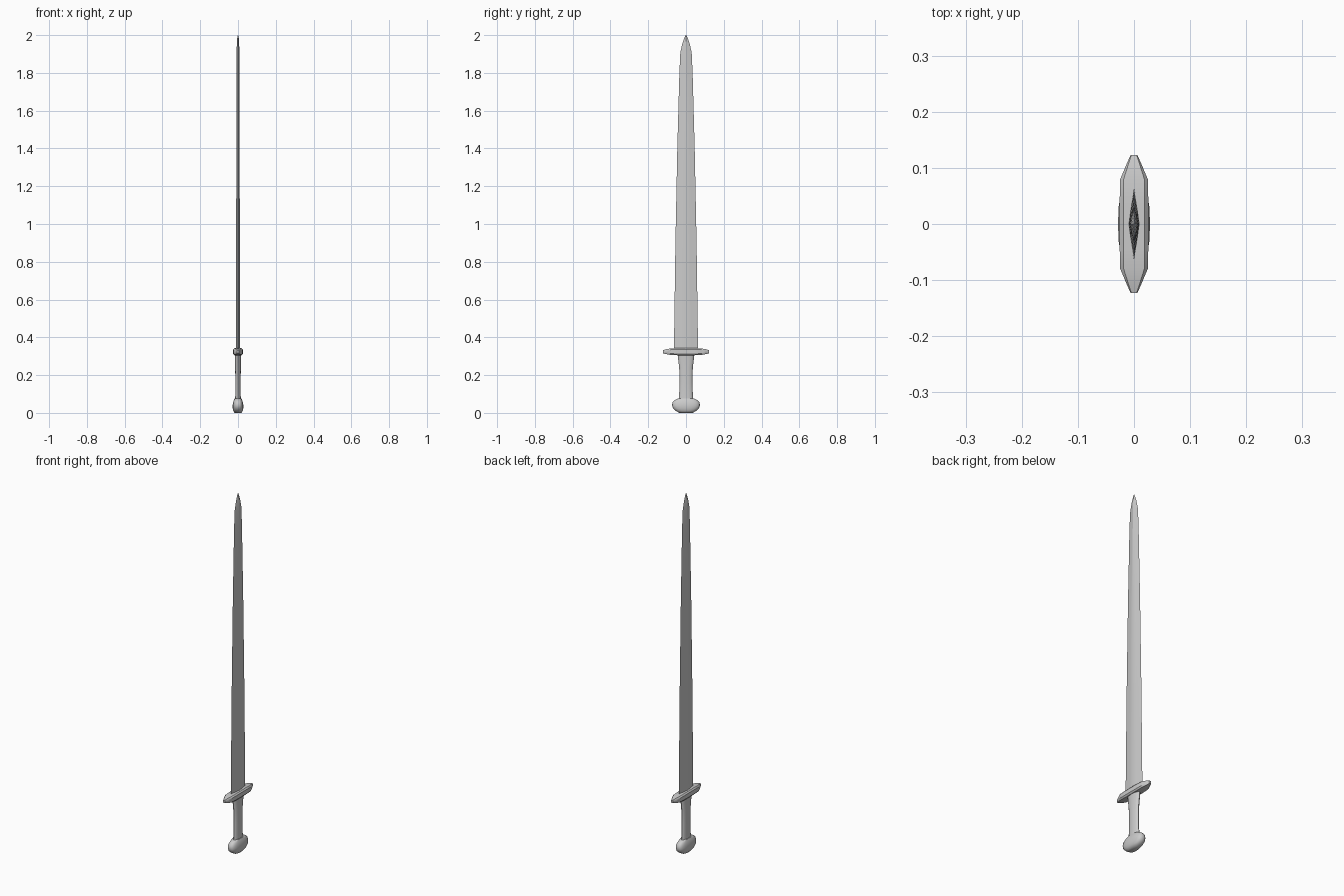
import bpy, bmesh, math

if "Cube" in bpy.data.objects:
    bpy.data.objects.remove(bpy.data.objects["Cube"])


def loft(name, rings, angle=35):
    """Skin equal-length closed rings of points, capping both ends."""
    bm = bmesh.new()
    loops = [[bm.verts.new(p) for p in ring] for ring in rings]
    n = len(loops[0])
    for a, b in zip(loops, loops[1:]):
        for i in range(n):
            j = (i + 1) % n
            bm.faces.new((a[i], a[j], b[j], b[i]))
    bm.faces.new(loops[0])
    bm.faces.new(loops[-1])
    bmesh.ops.remove_doubles(bm, verts=bm.verts, dist=0.00005)
    bmesh.ops.recalc_face_normals(bm, faces=bm.faces)
    mesh = bpy.data.meshes.new(name)
    bm.to_mesh(mesh)
    bm.free()
    ob = bpy.data.objects.new(name, mesh)
    bpy.context.collection.objects.link(ob)
    bpy.ops.object.select_all(action='DESELECT')
    ob.select_set(True)
    bpy.context.view_layer.objects.active = ob
    bpy.ops.object.shade_smooth_by_angle(angle=math.radians(angle))
    return ob


def oval(z, hx, hy, n=16, power=1.0):
    """Horizontal oval; a power below one makes it boxier."""
    ring = []
    for i in range(n):
        t = 2 * math.pi * i / n
        c, s = math.cos(t), math.sin(t)
        ring.append((hx * math.copysign(abs(c) ** power, c),
                     hy * math.copysign(abs(s) ** power, s), z))
    return ring


# Blade: shallow ridged section tapering to a point
section = [(0, -1), (0.65, -0.4), (1, 0), (0.65, 0.4),
           (0, 1), (-0.65, 0.4), (-1, 0), (-0.65, -0.4)]
stations = [(0.32, 0.010, 0.064), (0.9, 0.0095, 0.056), (1.4, 0.009, 0.046),
            (1.8, 0.008, 0.035), (1.91, 0.0075, 0.030), (1.96, 0.006, 0.018),
            (1.985, 0.004, 0.009), (2.0, 0.0008, 0.0015)]
loft("blade", [[(x * hx, y * hy, z) for x, y in section]
               for z, hx, hy in stations], 20)

# Crossguard: bar along y with chamfered section and narrowed ends
guard_half = [(0.045, 0.0255, 0.019), (0.080, 0.0245, 0.0175),
              (0.105, 0.014, 0.013), (0.123, 0.006, 0.008)]
guard_stations = [(-y, a, b) for y, a, b in reversed(guard_half)] + guard_half
bar = [(1, -0.6), (1, 0.6), (0.75, 1), (-0.75, 1),
       (-1, 0.6), (-1, -0.6), (-0.75, -1), (0.75, -1)]
loft("crossguard", [[(x * hx, y, 0.324 + z * hz) for x, z in bar]
                    for y, hx, hz in guard_stations])

# Grip: oval handle flaring toward the guard
loft("grip", [oval(z, hx, hy) for z, hx, hy in
              [(0.05, 0.016, 0.040), (0.10, 0.014, 0.036), (0.17, 0.014, 0.034),
               (0.24, 0.015, 0.036), (0.28, 0.016, 0.041), (0.315, 0.017, 0.045)]])

# Pommel: wide rounded cap
loft("pommel", [oval(z, hx, hy, 20, 0.75) for z, hx, hy in
                [(0.004, 0.018, 0.036), (0.012, 0.025, 0.056),
                 (0.024, 0.028, 0.069), (0.040, 0.0285, 0.074),
                 (0.056, 0.026, 0.071), (0.068, 0.022, 0.060),
                 (0.077, 0.018, 0.042)]] , 50)

# Rest the lowest point on the ground
for v in bpy.data.objects["pommel"].data.vertices:
    if v.co.z < 0.005:
        v.co.z = 0.0
